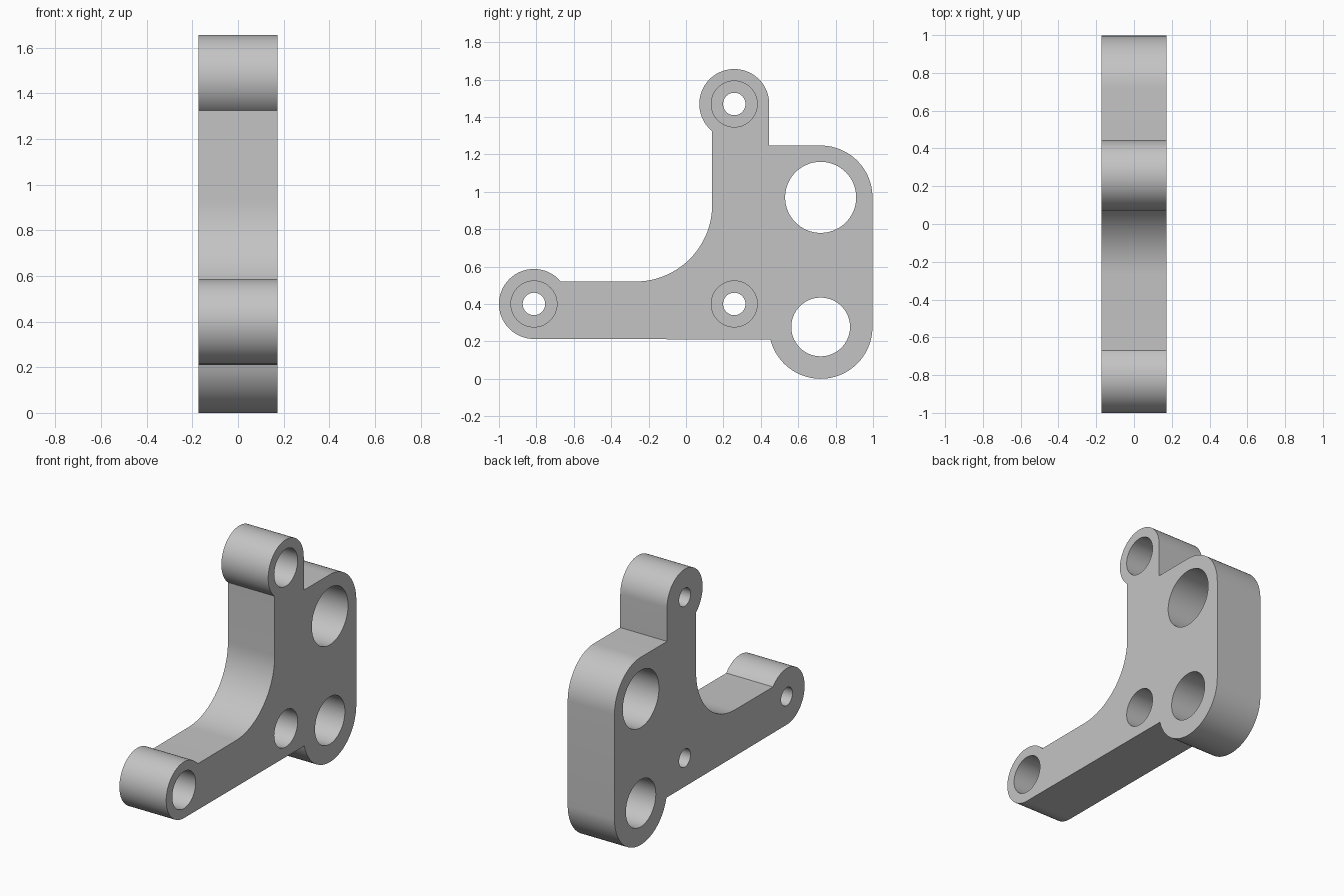
import bpy
import bmesh
from math import cos, sin, radians
from mathutils import Matrix, Vector

default = bpy.data.objects.get("Cube")
if default:
    bpy.data.objects.remove(default, do_unlink=True)

HALF = 0.172          # half the plate thickness
BORE_DEPTH = 0.23     # depth of the wide bores from the +x face

# Hub centres as (y, z)
FRONT, UPPER, INNER = (-0.813, 0.4), (0.258, 1.469), (0.258, 0.4)
LOW, HIGH = (0.72, 0.277), (0.72, 0.97)
R_SMALL, R_BIG, R_FILLET = 0.187, 0.277, 0.41

steel = bpy.data.materials.new("plain grey")
steel.use_nodes = True
grey = (0.55, 0.55, 0.55, 1)
steel.diffuse_color = grey
steel.node_tree.nodes["Principled BSDF"].inputs["Base Color"].default_value = grey


def arc(centre, radius, start, end):
    """Points along an arc in the y-z plane, angles in degrees."""
    steps = max(2, round(abs(end - start) / 4))
    angles = [radians(start + (end - start) * i / steps) for i in range(steps + 1)]
    return [(centre[0] + radius * cos(a), centre[1] + radius * sin(a)) for a in angles]


def make_object(name, bm):
    mesh = bpy.data.meshes.new(name)
    bmesh.ops.recalc_face_normals(bm, faces=bm.faces)
    bm.to_mesh(mesh)
    bm.free()
    obj = bpy.data.objects.new(name, mesh)
    bpy.context.collection.objects.link(obj)
    return obj


def drill(target, centre, radius, x_start, x_end):
    """Cut a round hole along x between the two depths."""
    bm = bmesh.new()
    place = Matrix.Translation(((x_start + x_end) / 2, *centre)) @ Matrix.Rotation(radians(90), 4, "Y")
    bmesh.ops.create_cone(bm, cap_ends=True, segments=72, radius1=radius,
                          radius2=radius, depth=x_end - x_start, matrix=place)
    cutter = make_object("hole_cutter", bm)
    cutter.hide_render = True
    cut = target.modifiers.new("hole", "BOOLEAN")
    cut.operation = "DIFFERENCE"
    cut.solver = "EXACT"
    cut.object = cutter
    bpy.ops.object.modifier_apply(modifier=cut.name)
    bpy.data.objects.remove(cutter, do_unlink=True)


# Plate outline: front hub, lower lobe, upper lobe, top hub, inner fillet
outline = arc(FRONT, R_SMALL, 39.5, 270)
outline += arc(LOW, R_BIG, 194, 360)
outline += arc(HIGH, R_BIG, 0, 90)
outline += [(UPPER[0] + R_SMALL, HIGH[1] + R_BIG)]
outline += arc(UPPER, R_SMALL, 0, 231)
outline += arc((0.14 - R_FILLET, 0.93), R_FILLET, 0, -90)

bm = bmesh.new()
face = bm.faces.new([bm.verts.new((-HALF, y, z)) for y, z in outline])
sides = bmesh.ops.extrude_face_region(bm, geom=[face])
moved = [v for v in sides["geom"] if isinstance(v, bmesh.types.BMVert)]
bmesh.ops.translate(bm, verts=moved, vec=Vector((2 * HALF, 0, 0)))
bracket = make_object("bracket_plate", bm)
bracket.data.materials.append(steel)
bpy.ops.object.select_all(action="DESELECT")
bpy.context.view_layer.objects.active = bracket
bracket.select_set(True)

# Large through holes in the two lobes
drill(bracket, HIGH, 0.19, -0.5, 0.5)
drill(bracket, LOW, 0.157, -0.5, 0.5)

# Counterbored bolt holes
for hub in (FRONT, UPPER, INNER):
    drill(bracket, hub, 0.123, HALF - BORE_DEPTH, 0.5)
    drill(bracket, hub, 0.06, -0.5, 0.5)

bpy.ops.object.shade_smooth_by_angle(angle=radians(25))
